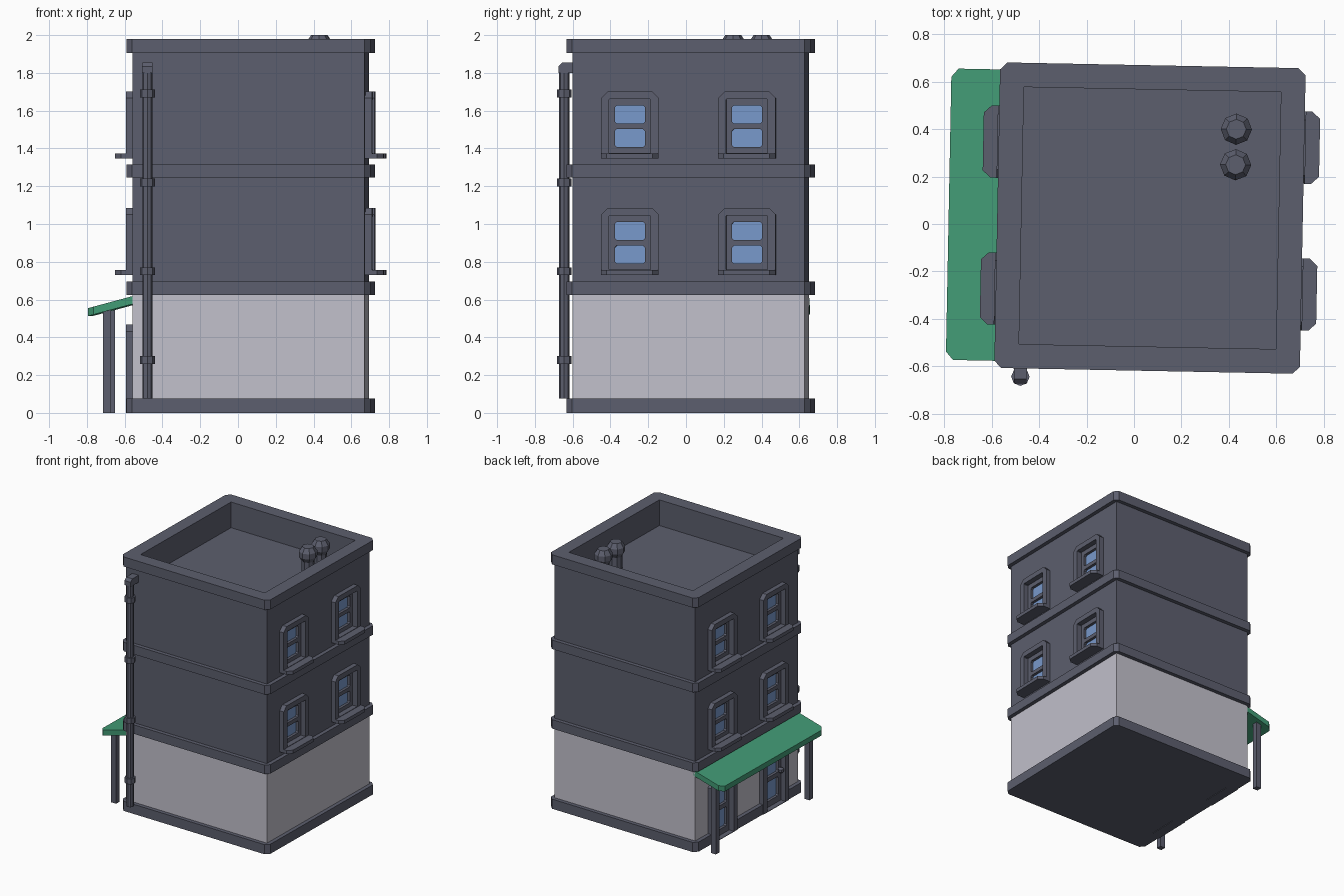
import bpy, bmesh, math
from mathutils import Matrix

if "Cube" in bpy.data.objects:
    bpy.data.objects.remove(bpy.data.objects["Cube"])


def material(name, rgb):
    m = bpy.data.materials.new(name)
    m.diffuse_color = (*rgb, 1)
    m.use_nodes = True
    m.node_tree.nodes["Principled BSDF"].inputs["Base Color"].default_value = m.diffuse_color
    return m


DARK = material("slate_grey", (0.107, 0.113, 0.155))
LIGHT = material("pale_plaster", (0.54, 0.53, 0.60))
GREEN = material("awning_green", (0.055, 0.33, 0.18))
BLUE = material("glass_blue", (0.19, 0.32, 0.60))
W = 0.615      # half width of the walls
B = 0.645      # half width of the bands
parts = []


def finish(name, bm, mat):
    bmesh.ops.recalc_face_normals(bm, faces=bm.faces[:])
    me = bpy.data.meshes.new(name)
    bm.to_mesh(me)
    bm.free()
    me.materials.append(mat)
    ob = bpy.data.objects.new(name, me)
    bpy.context.collection.objects.link(ob)
    parts.append(ob)
    return ob


def add_prism(bm, pts, lo, hi, place):
    a = [bm.verts.new(place(u, v, lo)) for u, v in pts]
    b = [bm.verts.new(place(u, v, hi)) for u, v in pts]
    n = len(pts)
    bm.faces.new(a)
    bm.faces.new(b)
    for i in range(n):
        j = (i + 1) % n
        bm.faces.new((a[i], a[j], b[j], b[i]))


def prism(name, pts, lo, hi, mat, place=lambda u, v, t: (u, v, t)):
    bm = bmesh.new()
    add_prism(bm, pts, lo, hi, place)
    return finish(name, bm, mat)


def ring(name, outer, inner, lo, hi, mat, place):
    bm = bmesh.new()
    loops = [[bm.verts.new(place(u, v, t)) for u, v in pts]
             for pts, t in ((outer, lo), (outer, hi), (inner, hi), (inner, lo))]
    n = len(outer)
    for k in range(4):
        p, q = loops[k], loops[(k + 1) % 4]
        for i in range(n):
            j = (i + 1) % n
            bm.faces.new((p[i], p[j], q[j], q[i]))
    return finish(name, bm, mat)


def lathe(name, profile, x, y, mat, n=8):
    bm = bmesh.new()
    rows = [[bm.verts.new((x + r * math.cos(2 * math.pi * i / n),
                           y + r * math.sin(2 * math.pi * i / n), z))
             for i in range(n)] for r, z in profile]
    bm.faces.new(rows[0])
    bm.faces.new(rows[-1])
    for p, q in zip(rows, rows[1:]):
        for i in range(n):
            j = (i + 1) % n
            bm.faces.new((p[i], p[j], q[j], q[i]))
    return finish(name, bm, mat)


def rect(u0, u1, v0, v1, c=0.0):
    """Rectangle, with all four corners cut when c is given."""
    if not c:
        return [(u0, v0), (u1, v0), (u1, v1), (u0, v1)]
    return [(u0 + c, v0), (u1 - c, v0), (u1, v0 + c), (u1, v1 - c),
            (u1 - c, v1), (u0 + c, v1), (u0, v1 - c), (u0, v0 + c)]


def arch(u0, u1, v0, v1, c):
    """Rectangle with only the top corners cut."""
    return [(u0, v0), (u1, v0), (u1, v1 - c), (u1 - c, v1), (u0 + c, v1), (u0, v1 - c)]


def wall_place(side, uc):
    """u along the wall, v up, t outward from a side wall."""
    return lambda u, v, t: (side * (W + t), uc + u, v)


# Walls and horizontal bands
lower_wall = prism("lower_wall", rect(-W, W, -W, W), 0.04, 0.66, LIGHT)
upper_wall = prism("upper_wall", rect(-W, W, -W, W), 0.66, 1.94, DARK)
bands = [prism(name, rect(-B, B, -B, B, 0.03), lo, hi, DARK) for name, lo, hi in (
    ("base_band", 0, 0.075), ("first_floor_band", 0.625, 0.695),
    ("second_floor_band", 1.245, 1.315), ("parapet_band", 1.905, 1.98))]

# Openings: (side, centre, sill height, is_door)
openings = [(s, u, z, False) for s in (-1, 1) for u in (-0.31, 0.31) for z in (0.73, 1.347)]
openings += [(-1, u, 0.0, True) for u in (-0.31, 0.31)]

# Cutter for roof well, windows and doors
bm = bmesh.new()
add_prism(bm, rect(-0.5425, 0.5425, -0.5425, 0.5425), 1.78, 2.2, lambda u, v, t: (u, v, t))
for s, u, z, door in openings:
    v0, v1 = (-0.1, 0.43) if door else (z + 0.025, z + 0.32)
    add_prism(bm, rect(-0.115, 0.115, v0, v1), -0.05, 0.1, wall_place(s, u))
cutter = finish("opening_cutter", bm, DARK)
cutter.hide_render = True
for ob in (lower_wall, upper_wall, bands[0], bands[3]):
    mod = ob.modifiers.new("openings", "BOOLEAN")
    mod.object = cutter
    mod.operation = "DIFFERENCE"
    mod.solver = "EXACT"
    bpy.context.view_layer.objects.active = ob
    bpy.ops.object.modifier_apply(modifier=mod.name)
parts.remove(cutter)
bpy.data.objects.remove(cutter)

# Window and door fittings
for s, u, z, door in openings:
    kind = "door" if door else "window"
    pl = wall_place(s, u)
    if door:
        f0, f1, o0, o1 = 0.0, 0.467, 0.004, 0.425
        panes = [(0.05, 0.20), (0.235, 0.39)]
    else:
        f0, f1, o0, o1 = z + 0.01, z + 0.355, z + 0.03, z + 0.315
        panes = [(z + 0.06, z + 0.155), (z + 0.185, z + 0.28)]
    ring(kind + "_surround", arch(-0.1525, 0.1525, f0, f1, 0.035),
         arch(-0.11, 0.11, o0, o1, 0.004), -0.045, 0.036, DARK, pl)
    mid = (panes[0][1] + panes[1][0]) / 2
    for (p0, p1), (a, b) in zip(panes, ((o0, mid), (mid, o1))):
        ring(kind + "_sash", rect(-0.112, 0.112, a, b, 0.002),
             rect(-0.08, 0.08, p0, p1, 0.01), -0.045, -0.005, DARK, pl)
        prism(kind + "_glass", rect(-0.085, 0.085, p0 - 0.005, p1 + 0.005),
              -0.034, -0.026, BLUE, pl)
    if door:
        k = math.copysign(0.075, u)
        lathe("door_knob", [(0.008, 0.228), (0.022, 0.24), (0.022, 0.26), (0.008, 0.272)],
              s * (W + 0.012), u + k + math.copysign(0.012, u), DARK)
    else:
        sill = [(-0.1525, -0.01), (0.1525, -0.01), (0.1525, 0.062), (0.122, 0.095),
                (-0.122, 0.095), (-0.1525, 0.062)]
        prism("window_sill", sill, z, z + 0.027, DARK,
              lambda a, d, t, s=s, u=u: (s * (W + d), u + a, t))

# Sloping awning with cut outer corners, and its posts
bm = bmesh.new()
plan = [(-0.60, -0.615), (-0.60, 0.615), (-0.82, 0.615), (-0.85, 0.58),
        (-0.85, -0.58), (-0.82, -0.615)]
add_prism(bm, plan, 0.58, 0.622,
          lambda u, v, t: (u, v, t + (u + 0.60) * 0.27))
finish("awning", bm, GREEN)
for y in (-0.56, 0.56):
    prism("awning_post", rect(-0.771, -0.729, y - 0.021, y + 0.021), 0, 0.55, DARK)

# Drainpipe with collars and an elbow into the wall
PX, PY = -0.534, -0.68
lathe("drainpipe", [(0.027, 0.075), (0.027, 1.82)], PX, PY, DARK)
for z in (0.28, 0.75, 1.22, 1.69):
    lathe("pipe_collar", [(0.039, z - 0.021), (0.039, z + 0.021)], PX, PY, DARK)
prism("pipe_elbow", [(-0.709, 1.80), (-0.709, 1.835), (-0.69, 1.855), (-0.60, 1.855),
                     (-0.60, 1.80)], PX - 0.027, PX + 0.027, DARK,
      lambda u, v, t: (t, u, v))

# Roof vents
for y in (0.232, 0.382):
    lathe("roof_vent", [(0.045, 1.77), (0.045, 1.89), (0.066, 1.925), (0.066, 1.965),
                        (0.042, 2.0)], 0.357, y, DARK)

# The whole building sits slightly turned and off centre
M = Matrix.Translation((0.0675, 0.025, 0)) @ Matrix.Rotation(-0.0194, 4, "Z")
for ob in parts:
    ob.data.transform(M)
